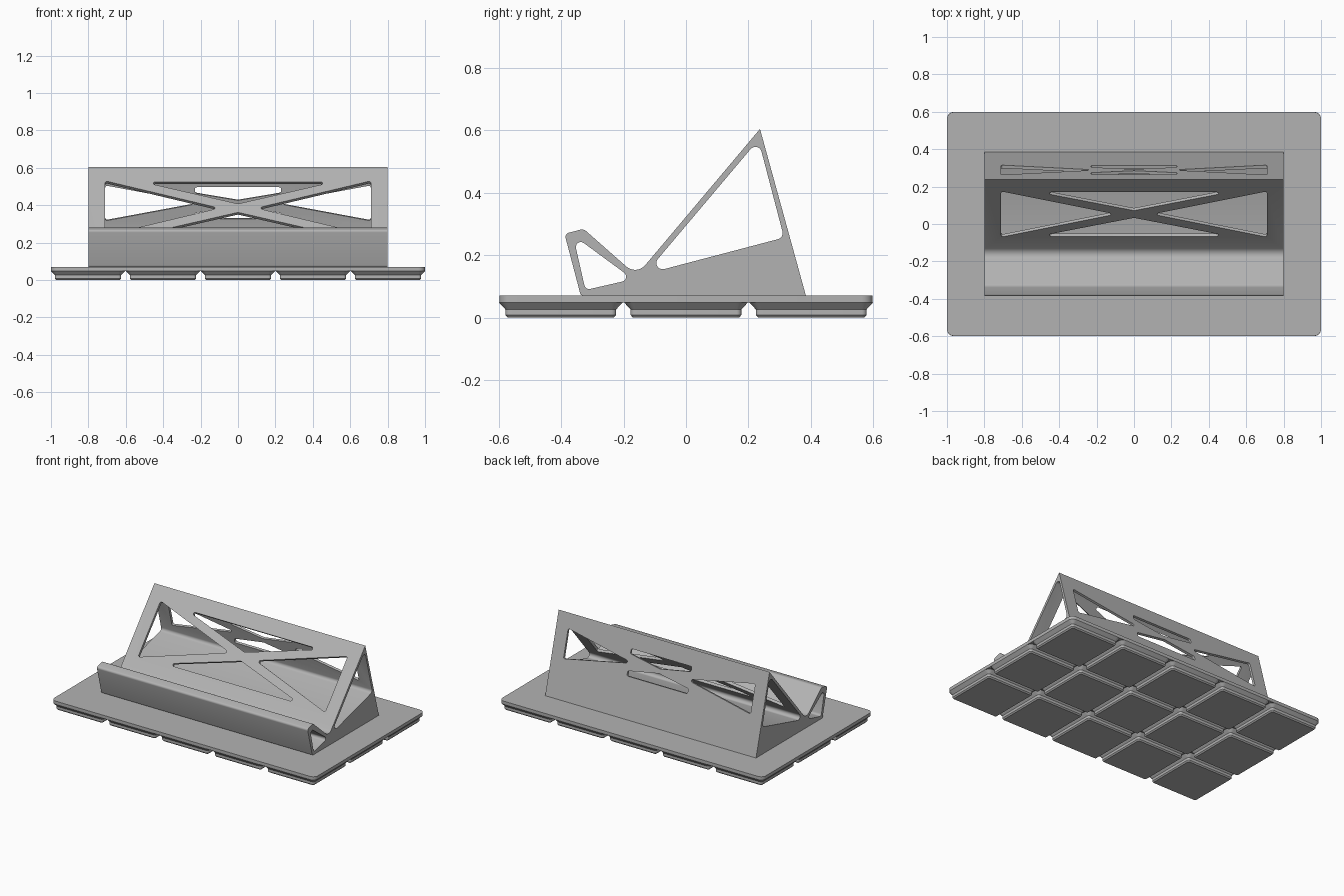
import bpy, bmesh, math
from mathutils import Vector

if "Cube" in bpy.data.objects:
    bpy.data.objects.remove(bpy.data.objects["Cube"])

grey = bpy.data.materials.new("mid grey")
grey.diffuse_color = (0.45, 0.45, 0.45, 1)
grey.use_nodes = True
grey.node_tree.nodes["Principled BSDF"].inputs["Base Color"].default_value = grey.diffuse_color


def fillet(corners, radius, steps=6):
    """Round the corners of a polygon; radius is one number or one per corner."""
    n, out = len(corners), []
    radii = radius if isinstance(radius, list) else [radius] * n
    for i, r in enumerate(radii):
        p = Vector(corners[i])
        if r == 0:
            out.append(p)
            continue
        a = (Vector(corners[i - 1]) - p).normalized()
        b = (Vector(corners[(i + 1) % n]) - p).normalized()
        half = a.angle(b) / 2
        centre = p + (a + b).normalized() * (r / math.sin(half))
        start = p + a * (r / math.tan(half)) - centre
        end = p + b * (r / math.tan(half)) - centre
        sweep = math.pi - 2 * half
        for k in range(steps + 1):
            t = k / steps
            out.append(centre + (start * math.sin((1 - t) * sweep)
                                 + end * math.sin(t * sweep)) / math.sin(sweep))
    return out


def loft(name, rings):
    """Solid through rings with equal point counts, capped at both ends."""
    bm = bmesh.new()
    rows = [[bm.verts.new(p) for p in ring] for ring in rings]
    n = len(rows[0])
    for lo, hi in zip(rows, rows[1:]):
        for i in range(n):
            j = (i + 1) % n
            bm.faces.new((lo[i], lo[j], hi[j], hi[i]))
    bm.faces.new(rows[0][::-1])
    bm.faces.new(rows[-1])
    bmesh.ops.recalc_face_normals(bm, faces=bm.faces[:])
    me = bpy.data.meshes.new(name)
    bm.to_mesh(me)
    bm.free()
    me.materials.append(grey)
    ob = bpy.data.objects.new(name, me)
    bpy.context.collection.objects.link(ob)
    return ob


def activate(ob):
    bpy.ops.object.select_all(action='DESELECT')
    ob.select_set(True)
    bpy.context.view_layer.objects.active = ob


def smooth(ob):
    activate(ob)
    bpy.ops.object.shade_smooth_by_angle(angle=math.radians(30))


def cut(ob, cutter):
    mod = ob.modifiers.new("cut", 'BOOLEAN')
    mod.operation, mod.solver, mod.object = 'DIFFERENCE', 'EXACT', cutter
    activate(ob)
    bpy.ops.object.modifier_apply(modifier=mod.name)
    bpy.data.objects.remove(cutter)


def rounded_rect(cx, cy, hx, hy, r, z):
    pts = fillet([(cx - hx, cy - hy), (cx + hx, cy - hy),
                  (cx + hx, cy + hy), (cx - hx, cy + hy)], r)
    return [(p.x, p.y, z) for p in pts]


def prism_x(name, pts, half):
    return loft(name, [[(x, p.x, p.y) for p in pts] for x in (-half, half)])


# Base plate
smooth(loft("base_plate", [rounded_rect(0, 0, 1, 0.598, 0.036, z) for z in (0.048, 0.07)]))

# Grid of stepped feet below the plate
for i in range(5):
    for j in range(3):
        cx, cy = (i - 2) * 0.401, (j - 1) * 0.401
        smooth(loft("foot", [rounded_rect(cx, cy, h, h, r, z) for h, r, z in
                             ((0.170, 0.008, 0), (0.1775, 0.0155, 0.008),
                              (0.1775, 0.0155, 0.026), (0.198, 0.036, 0.048))]))

# Stand: front lip, valley and triangular back rest in one profile
outline = fillet([(-0.337, 0.07), (0.384, 0.07), (0.237, 0.604),
                  (-0.1585, 0.1346), (-0.328, 0.284), (-0.389, 0.268)],
                 [0.012, 0, 0, 0.042, 0.02, 0.014])
stand = prism_x("stand", outline, 0.8)

# Hollows running the full length
cut(stand, prism_x("lip_hollow", fillet(
    [(-0.322, 0.088), (-0.17, 0.123), (-0.362, 0.264)], 0.016), 0.9))
cut(stand, prism_x("main_hollow", fillet(
    [(-0.131, 0.139), (0.314, 0.256), (0.232, 0.569)], 0.02), 0.9))


# Openings that leave an X brace on the two sloping walls
def wall_window(pts, radius, origin, top, normal):
    o, d, nrm = Vector(origin), Vector(top) - Vector(origin), Vector(normal)
    flat = fillet(pts, radius)
    rings = []
    for depth in (0.03, -0.042):
        ring = []
        for p in flat:
            q = o + d.normalized() * p.y + nrm.normalized() * depth
            ring.append((p.x, q.x, q.y))
        rings.append(ring)
    cut(stand, loft("window", rings))


def brace_windows(side, upper, mid, radius, wall):
    """side and upper hold (x, offset from mid); mirrored in both directions."""
    for s in (1, -1):
        wall_window([(s * x, mid + v) for x, v in side], radius, *wall)
        wall_window([(x, mid + s * v) for x, v in upper], radius, *wall)


front_wall = ((-0.1585, 0.1346), (0.237, 0.604), (-0.765, 0.644))
brace_windows([(0.71, 0.19), (0.71, -0.19), (0.1, 0)],
              [(-0.51, 0.183), (0.51, 0.183), (0, 0.03)], 0.327, 0.01, front_wall)
back_wall = ((0.384, 0.07), (0.237, 0.604), (0.964, 0.265))
brace_windows([(0.71, 0.098), (0.71, -0.098), (0.2, 0)],
              [(-0.23, 0.088), (0.23, 0.088), (0.23, 0.055), (0, 0.015), (-0.23, 0.055)],
              0.358, 0.01, back_wall)
smooth(stand)
